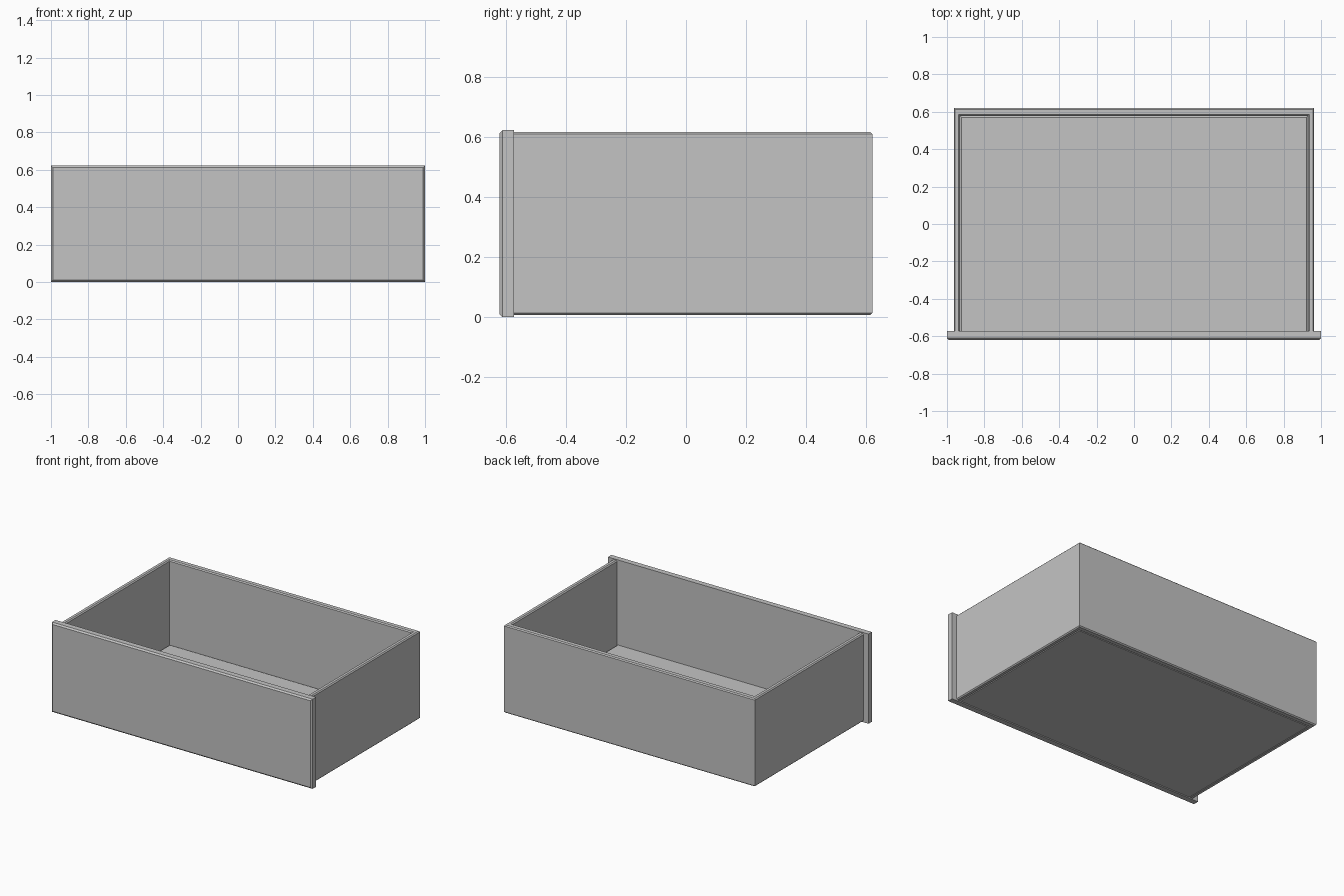
import bpy
import bmesh

cube = bpy.data.objects.get("Cube")
if cube:
    bpy.data.objects.remove(cube, do_unlink=True)

GREY = (0.55, 0.55, 0.55, 1)
grey = bpy.data.materials.new("plain grey")
grey.use_nodes = True
grey.diffuse_color = GREY
grey.node_tree.nodes["Principled BSDF"].inputs["Base Color"].default_value = GREY


def slab(name, outline, z0, z1, bevel, rule):
    """Extrude an outline upward and chamfer the edges chosen by rule(a, b)."""
    bm = bmesh.new()
    base = bm.faces.new([bm.verts.new((x, y, z0)) for x, y in outline])
    out = bmesh.ops.extrude_face_region(bm, geom=[base], use_keep_orig=True)
    for v in out["geom"]:
        if isinstance(v, bmesh.types.BMVert):
            v.co.z = z1
    bmesh.ops.recalc_face_normals(bm, faces=bm.faces)
    edges = [e for e in bm.edges if rule(e.verts[0].co, e.verts[1].co)]
    bmesh.ops.bevel(bm, geom=edges, offset=bevel, offset_type='OFFSET',
                    segments=1, profile=0.5, affect='EDGES')
    bmesh.ops.recalc_face_normals(bm, faces=bm.faces)
    mesh = bpy.data.meshes.new(name)
    bm.to_mesh(mesh)
    bm.free()
    mesh.materials.append(grey)
    obj = bpy.data.objects.new(name, mesh)
    bpy.context.collection.objects.link(obj)
    return obj


def rectangle(x, y0, y1):
    return [(-x, y0), (x, y0), (x, y1), (-x, y1)]


FRONT, JOINT, BACK = -0.62, -0.572, 0.62
OUTER, INNER, BACK_IN = 0.963, 0.93, 0.578

# Front panel, wider than the box, with a chamfered face
slab("front_panel", rectangle(1.0, FRONT, JOINT), 0, 0.622, 0.01,
     lambda a, b: max(a.y, b.y) < FRONT + 0.001)

# Side and back walls as one U-shaped run, chamfered along the rims
half = [(INNER, BACK_IN), (INNER, JOINT), (OUTER, JOINT), (OUTER, BACK)]
walls = half + [(-x, y) for x, y in reversed(half)]
slab("side_and_back_walls", walls, 0.007, 0.616, 0.007,
     lambda a, b: abs(a.z - b.z) < 0.001 and max(a.y, b.y) > JOINT + 0.001)

# Floor panel set between the walls, chamfered along its upper edges
slab("floor_panel", rectangle(INNER, JOINT, BACK_IN), 0.007, 0.032, 0.008,
     lambda a, b: min(a.z, b.z) > 0.02 and max(a.y, b.y) > JOINT + 0.001)
